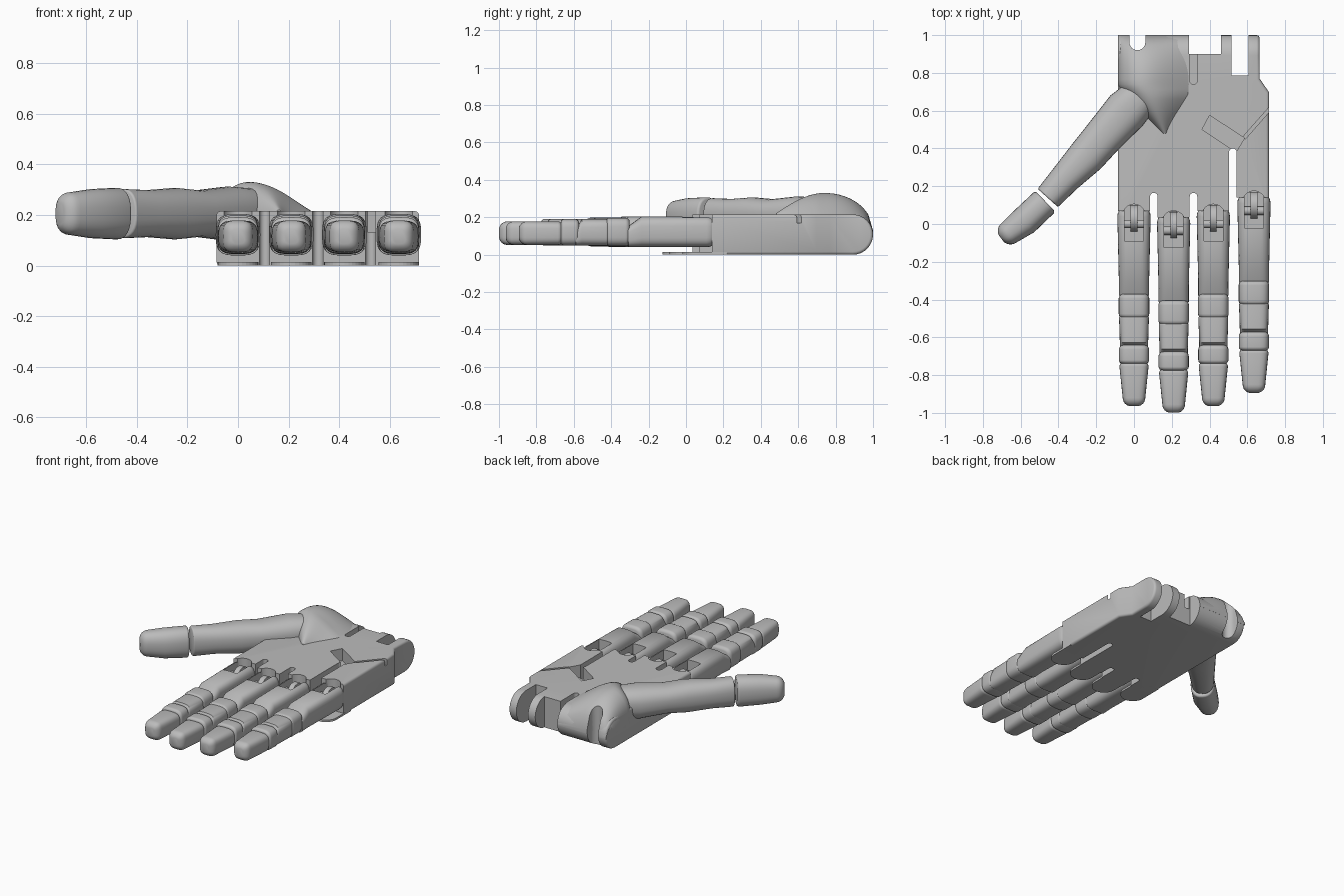
import bpy, bmesh, math
from mathutils import Vector

if "Cube" in bpy.data.objects:
    bpy.data.objects.remove(bpy.data.objects["Cube"], do_unlink=True)

shade = .5
grey = bpy.data.materials.new("plain_grey")
grey.use_nodes = True
grey.diffuse_color = (shade, shade, shade, 1)
grey.node_tree.nodes["Principled BSDF"].inputs["Base Color"].default_value = grey.diffuse_color


def skin(name, rings):
    """Closed surface through equal-length rings of points."""
    bm = bmesh.new()
    loops = [[bm.verts.new(point) for point in ring] for ring in rings]
    for near, far in zip(loops, loops[1:]):
        for i in range(len(near)):
            j = i - 1
            bm.faces.new((near[j], near[i], far[i], far[j]))
    bm.faces.new(loops[0])
    bm.faces.new(loops[-1])
    bmesh.ops.recalc_face_normals(bm, faces=bm.faces)
    mesh = bpy.data.meshes.new(name)
    bm.to_mesh(mesh)
    bm.free()
    mesh.materials.append(grey)
    obj = bpy.data.objects.new(name, mesh)
    bpy.context.collection.objects.link(obj)
    return obj


def prism(name, outline, low=-1, high=1, along_x=False):
    if along_x:
        return skin(name, [[(x, u, v) for u, v in outline] for x in (low, high)])
    return skin(name, [[(u, v, z) for u, v in outline] for z in (low, high)])


def box(left, right, front, back):
    return [(left, front), (right, front), (right, back), (left, back)]


def arc(x, y, radius, start, sweep, steps=16):
    angles = [math.radians(start + sweep * i / steps) for i in range(steps + 1)]
    return [(x + radius * math.cos(a), y + radius * math.sin(a)) for a in angles]


def disc(x, y, radius):
    return arc(x, y, radius, 0, 360)[:-1]


def arch(x, end, radius, base):
    """Slot outline from a straight base line to a round end."""
    up = end > base
    curve = arc(x, end - radius if up else end + radius, radius, 0 if up else 180, 180)
    return [(curve[0][0], base), *curve, (curve[-1][0], base)]


def superellipse(angle, power):
    return [math.copysign(abs(t) ** (2 / power), t) for t in (math.cos(angle), math.sin(angle))]


def cap(station, outward, radius):
    """Shrinking stations that round off the end of a tube."""
    centre, width, height = station
    stations = []
    for step in range(1, 6):
        angle = step * math.pi / 12
        inset = radius * (1 - math.cos(angle))
        stations.append((centre + outward * radius * math.sin(angle), width - inset, height - inset))
    return stations


def tube(name, stations, power, start_round, end_round, sides=32):
    """Loft of rounded sections: centre, half width, half height."""
    def heading(a, b):
        return ((b[0] - a[0]) * Vector((1, 1, 0))).normalized()
    opening = cap(stations[0], heading(stations[1], stations[0]), start_round)
    closing = cap(stations[-1], heading(stations[-2], stations[-1]), end_round)
    rows = opening[::-1] + stations + closing
    rings = []
    for i, (centre, width, height) in enumerate(rows):
        along = heading(rows[max(i - 1, 0)], rows[min(i + 1, len(rows) - 1)])
        across = Vector((-along.y, along.x, 0))
        ring = []
        for k in range(sides):
            u, v = superellipse(math.tau * k / sides, power)
            ring.append(centre + across * width * u + Vector((0, 0, height * v)))
        rings.append(ring)
    return skin(name, rings)


def finger_part(name, x, start, end, width, end_width, low, top, start_round, end_round, scoop):
    """Finger segment along y, with its top sloping down over the scoop length."""
    def station(y, half_width, roof):
        return Vector((x, y, (low + roof) / 2)), half_width, (roof - low) / 2
    start, end = start - start_round, end + end_round
    stations = [station(start, width, top), station(end + scoop, end_width, top)]
    if scoop:
        stations.append(station(end, end_width, top - .05))
    return tube(name, stations, 3.4, start_round, end_round)


def apply(obj, kind, **settings):
    modifier = obj.modifiers.new(kind, kind)
    for key, value in settings.items():
        setattr(modifier, key, value)
    bpy.context.view_layer.objects.active = obj
    bpy.ops.object.modifier_apply(modifier=modifier.name)


def carve(obj, outline, low=-1, high=1, operation="DIFFERENCE", along_x=False):
    cutter = prism("cutter", outline, low, high, along_x)
    apply(obj, "BOOLEAN", object=cutter, operation=operation, solver="EXACT")
    bpy.data.objects.remove(cutter, do_unlink=True)


def smooth(obj, degrees=38):
    bpy.ops.object.select_all(action="DESELECT")
    obj.select_set(True)
    bpy.context.view_layer.objects.active = obj
    bpy.ops.object.shade_smooth_by_angle(angle=math.radians(degrees))


# Finger layout: centre x and knuckle y
fingers = {"index": (0, 0), "middle": (.21, -.035), "ring": (.42, 0), "little": (.635, .07)}
left, right, thickness = -.085, .715, .215

# Palm block with a rounded wrist end and a narrower wrist on one side
palm = prism("palm", box(left, right, -.2, 1.1))
radius = thickness / 2
side = [(-.5, 0), *arc(1 - radius, radius, radius, -90, 180), (-.5, thickness)]
carve(palm, side, operation="INTERSECT", along_x=True)
carve(palm, [(.665, 1.2), (.665, .77), (.72, .69), (.8, 1.2)])
apply(palm, "BEVEL", width=.016, segments=3, limit_method="ANGLE", angle_limit=math.radians(40))

# Stepped front edge, arched knuckle notches and gaps between the fingers
for x, knuckle in fingers.values():
    carve(palm, box(x - .105, x + .105, -1, knuckle + .07))
    carve(palm, arch(x, knuckle + .105, .06, -.3), low=.06)
for x, end in ((.105, .165), (.315, .165), (.523, .4)):
    carve(palm, arch(x, end, .02, -.3))

# Diagonal pocket with its seam, cable recess and wrist openings
carve(palm, [(.36, .5), (.4, .575), (.585, .455), (.54, .38)], low=.13)
carve(palm, [(.575, .46), (.59, .45), (.73, .61), (.73, .635)], low=.17)
carve(palm, arch(.315, .74, .02, .92), low=.12)
carve(palm, box(.29, .46, .9, 1.2))
carve(palm, box(.515, .605, .785, 1.2))

# Thumb mound swelling out of the palm and rounding off at the wrist
rings = []
front, peak, steps = .48, .74, 20
for i in range(steps + 1):
    run = i / steps
    y = front + (1 - front) * run
    near = max(left, .14 - .9 * (y - front))
    far = .2 + .09 * min(1, run * 2.5)
    top = .22 + .11 * math.sin(math.pi / 2 * min(1, run * 2))
    if y > peak:
        top = .13 + .2 * math.sqrt(max(0, 1 - ((y - peak) / (1 - peak)) ** 2))
    ring = [(far, y, .1), (near, y, .1)]
    for k in range(steps + 1):
        u = k / steps
        rise = (1 + math.sin(math.pi * u ** .66)) / 2
        ring.append((near + (far - near) * u, y, .1 + (top - .1) * rise))
    rings.append(ring)
mound = skin("thumb_mound", rings)
for obj in (palm, mound):
    carve(obj, arch(.018, .92, .042, 1.2))
    smooth(obj)

# Thumb: x, y, half width, half height
thumb = [(.05, .69, .1, .1), (-.04, .6, .117, .107), (-.16, .465, .105, .092),
         (-.25, .36, .1, .102), (-.36, .245, .083, .093), (-.45, .145, .073, .097)]
thumb_tip = [(-.48, .11, .077, .102), (-.58, .015, .078, .097), (-.66, -.045, .065, .085)]
for name, rows, start_round, end_round in (("thumb", thumb, .07, .01), ("thumb_tip", thumb_tip, .015, .055)):
    stations = [(Vector((x, y, .205)), width, height) for x, y, width, height in rows]
    smooth(tube(name, stations, 2.4, start_round, end_round))

# Finger segments: start, end, half widths, bottom, top, end roundings, scoop
segments = {
    "base": (.1, -.38, .088, .08, .04, .204, .06, .003, .07),
    "first_joint": (-.37, -.5, .081, .081, .045, .198, .025, .025, 0),
    "middle": (-.48, -.66, .079, .075, .048, .191, .02, .003, .03),
    "second_joint": (-.64, -.74, .08, .08, .048, .191, .025, .02, 0),
    "tip": (-.73, -.965, .077, .06, .052, .178, .025, .045, 0),
}
for finger, (x, knuckle) in fingers.items():
    for part, (start, end, *shape) in segments.items():
        obj = finger_part(f"{finger}_{part}", x, start + knuckle, end + knuckle, *shape)
        if part == "base":
            carve(obj, box(x - .05, x + .05, knuckle - .09, knuckle + .2), low=.11)
        smooth(obj)
    # Knuckle tongue, cross pin and thin lower lip
    for part, outline, reach in (("tongue", disc(knuckle + .03, .12, .07), .018),
                                 ("pin", disc(knuckle, .135, .022), .06)):
        smooth(prism(f"{finger}_{part}", outline, x - reach, x + reach, along_x=True))
    prism(f"{finger}_lip", arch(x, knuckle - .09, .08, knuckle + .15), 0, .014)
